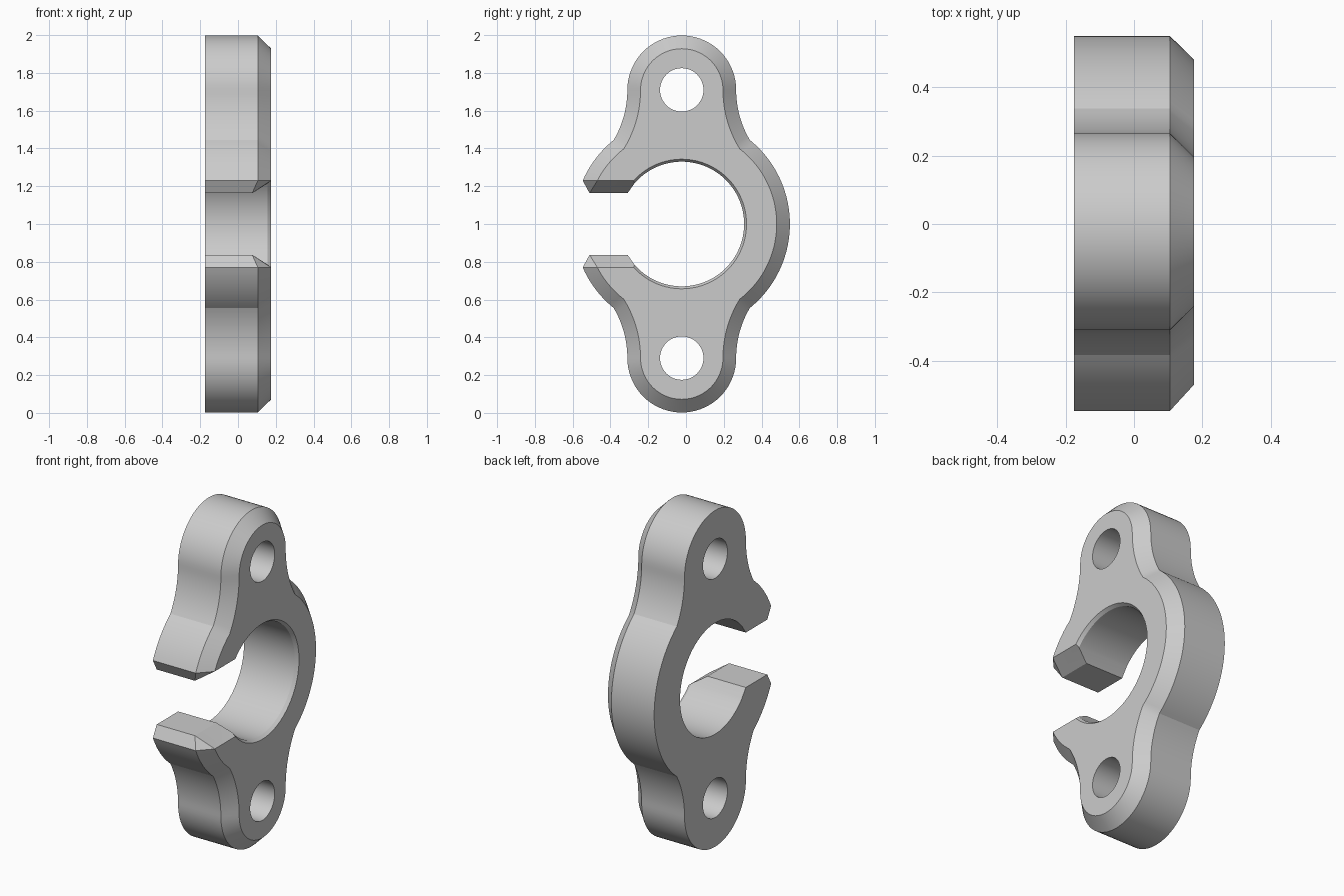
import bpy, bmesh, math
from mathutils import Vector

if "Cube" in bpy.data.objects:
    bpy.data.objects.remove(bpy.data.objects["Cube"])

YC, ZC = -0.0225, 1.0            # centre of the ring in the side plane
BACK, EDGE, FRONT = -0.176, 0.105, 0.176
LOBE_Z, LOBE_R, RING_R = 0.71, 0.288, 0.5725
FIL_R = 0.523                    # concave blend between ring and lobe
BORE_R, HOLE_R = 0.33, 0.115
TIP_Z, END_Z = 0.23, 0.163       # arm end: start of taper and flat end


def arc(cy, cz, r, a0, a1, n):
    return [(cy + r * math.cos(a0 + (a1 - a0) * i / n),
             cz + r * math.sin(a0 + (a1 - a0) * i / n)) for i in range(n + 1)]


def outer_half(d):
    """Upper outer outline, inset by d, from the right side over to the arm tip."""
    R, f, l = RING_R - d, FIL_R + d, LOBE_R - d
    cx = LOBE_R + FIL_R
    # junction of ring and concave blend
    D = math.hypot(cx, LOBE_Z)
    a = (R * R - f * f + D * D) / (2 * D)
    h = math.sqrt(R * R - a * a)
    jy, jz = (a * cx - h * LOBE_Z) / D, (a * LOBE_Z + h * cx) / D
    ja = math.atan2(jz, jy)
    fa = math.atan2(jz - LOBE_Z, jy - cx) % (2 * math.pi)
    blend = arc(cx, LOBE_Z, f, fa, math.pi, 12)
    pts = arc(0, 0, R, 0, ja, 20) + blend[1:]
    pts += arc(0, LOBE_Z, l, 0, math.pi, 36)[1:]
    pts += [(-y, z) for y, z in reversed(blend)][1:]
    pts += arc(0, 0, R, math.pi - ja, math.pi - math.asin(TIP_Z / R), 10)[1:]
    return pts


def bore_half(r, z0):
    return arc(0, 0, r, math.pi - math.asin(z0 / r), 0, 48)


def full_loop(half):
    return half + [(x, y, -z) for x, y, z in reversed(half[1:-1])]


end = [(-0.488, END_Z), (-math.sqrt(BORE_R**2 - END_Z**2), END_Z)]
rim = outer_half(0)
bore = bore_half(BORE_R, 0.215)
inset = outer_half(0.07)
mouth = bore_half(BORE_R + 0.013, TIP_Z)

# Three rings of points: back face, start of bevels, front face
back = [(BACK, y, z) for y, z in rim + end + bore]
edge = ([(EDGE, y, z) for y, z in rim] + [(0.075, y, z) for y, z in end]
        + [(0.157, y, z) for y, z in bore])
front = [(FRONT, y, z) for y, z in inset + [inset[-1], mouth[0]] + mouth]

bm = bmesh.new()
rings = [[bm.verts.new((x, y + YC, z + ZC)) for x, y, z in full_loop(h)]
         for h in (back, edge, front)]
n = len(rings[0])
for a, b in zip(rings, rings[1:]):
    for i in range(n):
        j = (i + 1) % n
        bm.faces.new((a[i], a[j], b[j], b[i]))
bm.faces.new(rings[0][::-1])
bm.faces.new(rings[2])
bmesh.ops.remove_doubles(bm, verts=bm.verts, dist=1e-5)
bmesh.ops.recalc_face_normals(bm, faces=bm.faces)
mesh = bpy.data.meshes.new("split_clamp")
bm.to_mesh(mesh)
bm.free()
clamp = bpy.data.objects.new("split_clamp", mesh)
bpy.context.collection.objects.link(clamp)

grey = bpy.data.materials.new("light_grey")
grey.diffuse_color = (0.6, 0.6, 0.6, 1)
grey.use_nodes = True
grey.node_tree.nodes["Principled BSDF"].inputs["Base Color"].default_value = grey.diffuse_color
mesh.materials.append(grey)

# Bolt holes through both lobes
for s in (1, -1):
    bpy.ops.mesh.primitive_cylinder_add(
        vertices=48, radius=HOLE_R, depth=1,
        location=(0, YC, ZC + s * LOBE_Z), rotation=(0, math.pi / 2, 0))
    cutter = bpy.context.object
    cutter.name = "bolt_hole_cutter"
    cutter.data.materials.append(grey)
    cutter.hide_render = True
    mod = clamp.modifiers.new("bolt_hole", 'BOOLEAN')
    mod.operation, mod.solver, mod.object = 'DIFFERENCE', 'EXACT', cutter
    bpy.ops.object.select_all(action='DESELECT')
    bpy.context.view_layer.objects.active = clamp
    clamp.select_set(True)
    bpy.ops.object.modifier_apply(modifier=mod.name)
    bpy.data.objects.remove(cutter)

bpy.ops.object.shade_smooth_by_angle(angle=math.radians(20))
